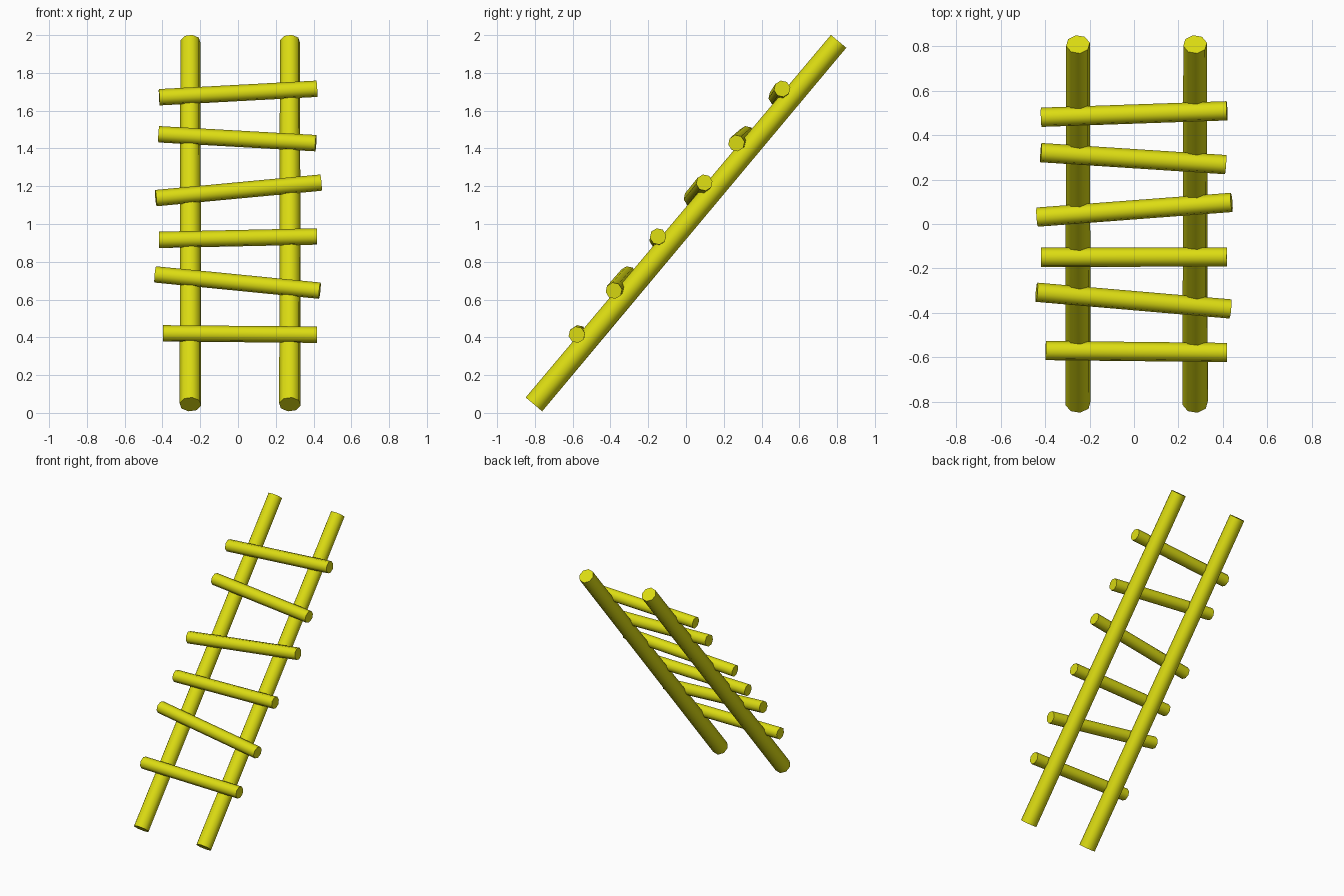
import bpy, math
from mathutils import Vector

if "Cube" in bpy.data.objects:
    bpy.data.objects.remove(bpy.data.objects["Cube"])

yellow = bpy.data.materials.new("yellow_paint")
yellow.diffuse_color = (0.72, 0.72, 0.006, 1)
yellow.use_nodes = True
yellow.node_tree.nodes["Principled BSDF"].inputs["Base Color"].default_value = yellow.diffuse_color


def pole(name, start, end, r_start, r_end, twist=0.0):
    """Eight-sided pole between two points, smooth sides and sharp ends."""
    a, b = Vector(start), Vector(end)
    d = b - a
    bpy.ops.mesh.primitive_cone_add(vertices=8, radius1=r_start, radius2=r_end,
                                    depth=d.length, location=(a + b) / 2)
    ob = bpy.context.object
    ob.name = name
    # twist about own axis, then aim along the pole
    ob.rotation_euler = (d.to_track_quat('Z', 'Y').to_matrix().to_4x4()
                         @ Vector((0, 0, 1)).to_track_quat('Z', 'Y').to_matrix().to_4x4()).to_euler()
    ob.rotation_euler.rotate_axis('Z', math.radians(twist))
    ob.data.materials.append(yellow)
    bpy.ops.object.shade_smooth_by_angle(angle=math.radians(60))
    return ob


# Leaning side rails
for side, x in (("left", -0.252), ("right", 0.275)):
    pole(side + "_rail", (x, -0.805, 0.045), (x, 0.808, 1.967), 0.058, 0.054, 10)

# Crooked rungs lying on the front of the rails: left end, right end
rungs = [
    ((-0.397, -0.569, 0.421), (0.418, -0.578, 0.414)),
    ((-0.438, -0.307, 0.733), (0.433, -0.382, 0.647)),
    ((-0.418, -0.150, 0.916), (0.418, -0.148, 0.934)),
    ((-0.435, 0.031, 1.137), (0.439, 0.097, 1.219)),
    ((-0.419, 0.321, 1.475), (0.412, 0.267, 1.428)),
    ((-0.417, 0.480, 1.671), (0.418, 0.509, 1.716)),
]
for i, (a, b) in enumerate(rungs):
    pole(f"rung_{i + 1}", a, b, 0.044, 0.044, 10)
